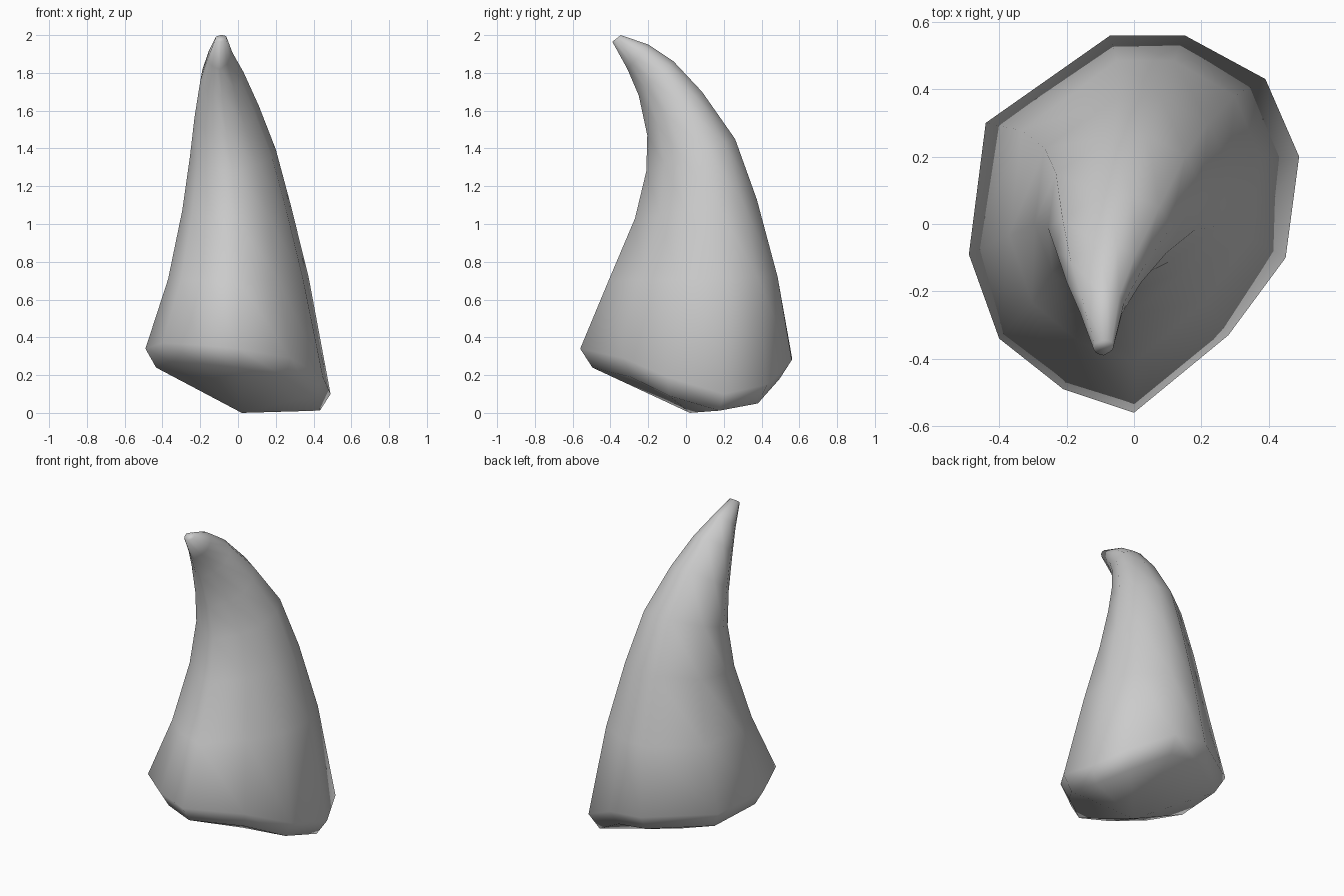
import bpy, bmesh

if "Cube" in bpy.data.objects:
    bpy.data.objects.remove(bpy.data.objects["Cube"])

# widest rim outline: x, y, z
RIM = [(-0.07, 0.56, 0.30), (0.15, 0.56, 0.28), (0.39, 0.43, 0.15), (0.49, 0.20, 0.10),
       (0.45, -0.10, 0.19), (0.28, -0.33, 0.29), (0.0, -0.56, 0.34), (-0.21, -0.49, 0.36),
       (-0.40, -0.34, 0.37), (-0.49, -0.09, 0.34), (-0.44, 0.30, 0.32)]

# tilted sections up the horn: xmin, xmax, ymin, ymax, z front, z back
SECTIONS = [(-0.37, 0.375, -0.41, 0.485, 0.70, 0.72),
            (-0.295, 0.28, -0.27, 0.375, 1.03, 1.13),
            (-0.255, 0.20, -0.21, 0.26, 1.28, 1.45),
            (-0.23, 0.11, -0.205, 0.085, 1.47, 1.70),
            (-0.20, 0.03, -0.25, -0.065, 1.68, 1.86),
            (-0.16, -0.03, -0.31, -0.20, 1.82, 1.95),
            (-0.12, -0.06, -0.39, -0.345, 1.965, 2.0)]


def section(x0, x1, y0, y1, zf, zb):
    ring = []
    for x, y, _ in RIM:
        u, v = (x / 0.49 + 1) / 2, (y / 0.56 + 1) / 2
        ring.append((x0 + (x1 - x0) * u, y0 + (y1 - y0) * v, zf + (zb - zf) * v))
    return ring


# underside: bevel below the rim, closed by a fan to the lowest point
bevel = [(x * 0.885, y * 0.885, max(0.012, z - 0.10)) for x, y, z in RIM]
rings = [bevel, RIM] + [section(*s) for s in SECTIONS]

bm = bmesh.new()
loops = [[bm.verts.new(p) for p in ring] for ring in rings]
n = len(RIM)
for a, b in zip(loops, loops[1:]):
    for i in range(n):
        j = (i + 1) % n
        bm.faces.new((a[i], a[j], b[j], b[i]))
low = bm.verts.new((0.02, 0.02, 0.0))
for i in range(n):
    bm.faces.new((low, loops[0][(i + 1) % n], loops[0][i]))
bm.faces.new(loops[-1])
bmesh.ops.recalc_face_normals(bm, faces=bm.faces)
for f in bm.faces:
    f.smooth = True

# curved horn
mesh = bpy.data.meshes.new("horn")
bm.to_mesh(mesh)
bm.free()
horn = bpy.data.objects.new("horn", mesh)
bpy.context.collection.objects.link(horn)
